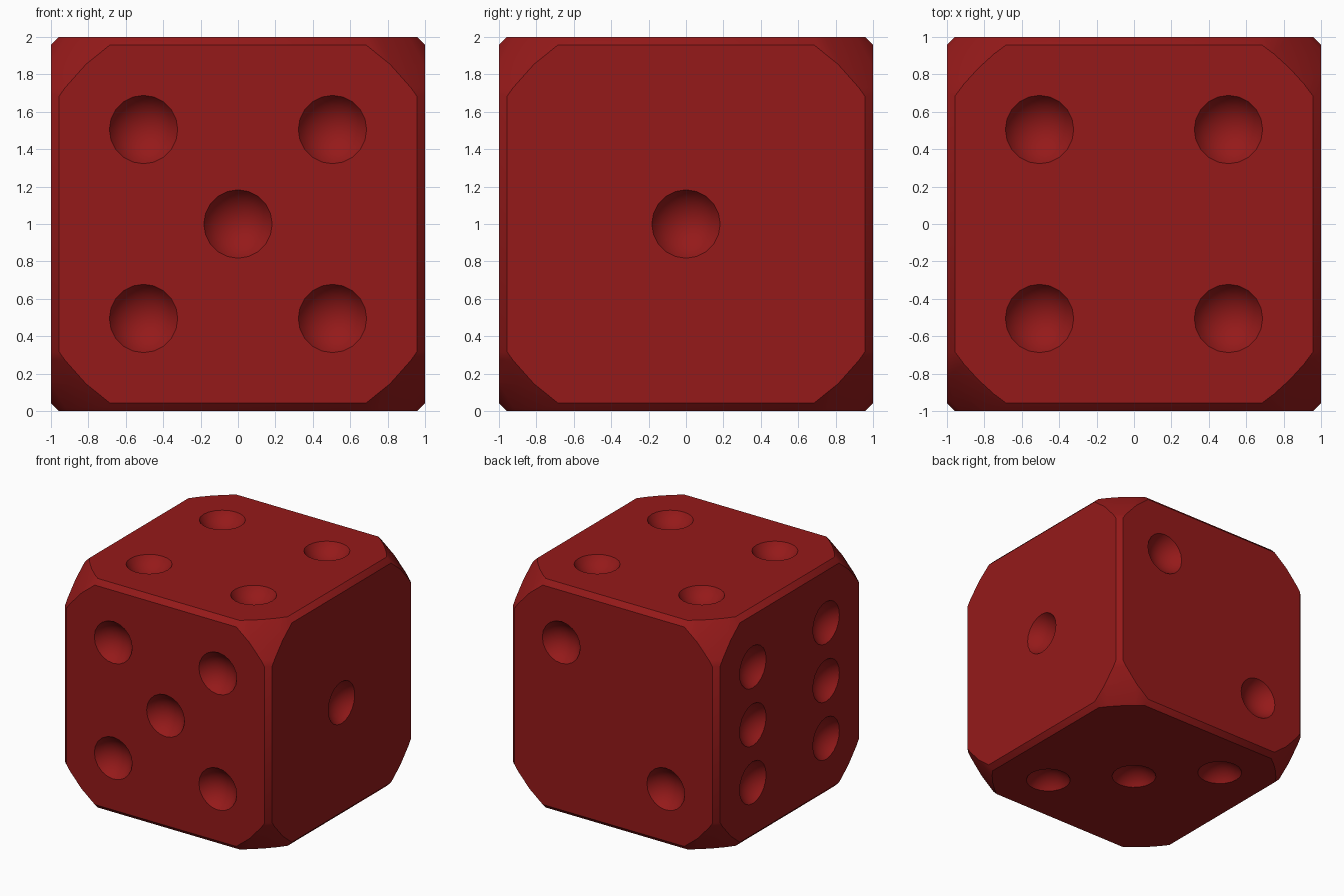
import bpy, bmesh
from math import radians
from mathutils import Matrix, Vector

if "Cube" in bpy.data.objects:
    bpy.data.objects.remove(bpy.data.objects["Cube"])

CENTRE = Vector((0, 0, 1))


def make_object(name, bm):
    mesh = bpy.data.meshes.new(name)
    bm.to_mesh(mesh)
    bm.free()
    obj = bpy.data.objects.new(name, mesh)
    bpy.context.collection.objects.link(obj)
    return obj


def apply_boolean(target, cutter, operation):
    mod = target.modifiers.new("cut", 'BOOLEAN')
    mod.object = cutter
    mod.operation = operation
    mod.solver = 'EXACT'
    bpy.context.view_layer.objects.active = target
    bpy.ops.object.modifier_apply(modifier=mod.name)
    bpy.data.objects.remove(cutter, do_unlink=True)


# Die body: cube with narrow chamfers
bm = bmesh.new()
bmesh.ops.create_cube(bm, size=2, matrix=Matrix.Translation(CENTRE))
bmesh.ops.bevel(bm, geom=bm.edges[:], offset=0.042, segments=1,
                affect='EDGES', profile=0.5)
die = make_object("die", bm)

# Large sphere that rounds off the corners
bm = bmesh.new()
bmesh.ops.create_uvsphere(bm, u_segments=64, v_segments=32, radius=1.546,
                          matrix=Matrix.Translation(CENTRE))
apply_boolean(die, make_object("corner_sphere", bm), 'INTERSECT')

# Pip layouts: face normal, two in-plane axes, pip positions in half units
X, Y, Z = Vector((1, 0, 0)), Vector((0, 1, 0)), Vector((0, 0, 1))
four = [(-1, -1), (-1, 1), (1, -1), (1, 1)]
faces = [
    (X, Y, Z, [(0, 0)]),
    (Y, X, Z, [(1, 1), (-1, -1)]),
    (-Z, X, Y, [(1, -1), (0, 0), (-1, 1)]),
    (Z, X, Y, four),
    (-Y, X, Z, four + [(0, 0)]),
    (-X, Y, Z, four + [(-1, 0), (1, 0)]),
]

# Spheres that scoop out the pips
bm = bmesh.new()
for n, u, v, spots in faces:
    turn = n.to_track_quat('Z', 'Y').to_matrix().to_4x4()
    for a, b in spots:
        pos = CENTRE + n * 1.105 + (u * a + v * b) * 0.505
        bmesh.ops.create_uvsphere(bm, u_segments=20, v_segments=14, radius=0.212,
                                  matrix=Matrix.Translation(pos) @ turn)
apply_boolean(die, make_object("pip_cutters", bm), 'DIFFERENCE')

# Red plastic
red = bpy.data.materials.new("red")
red.diffuse_color = (0.3, 0.01, 0.01, 1)
red.use_nodes = True
red.node_tree.nodes["Principled BSDF"].inputs["Base Color"].default_value = red.diffuse_color
die.data.materials.clear()
die.data.materials.append(red)

# Smooth corners and pips, crisp face outlines
die.select_set(True)
bpy.context.view_layer.objects.active = die
bpy.ops.object.shade_smooth_by_angle(angle=radians(40))
